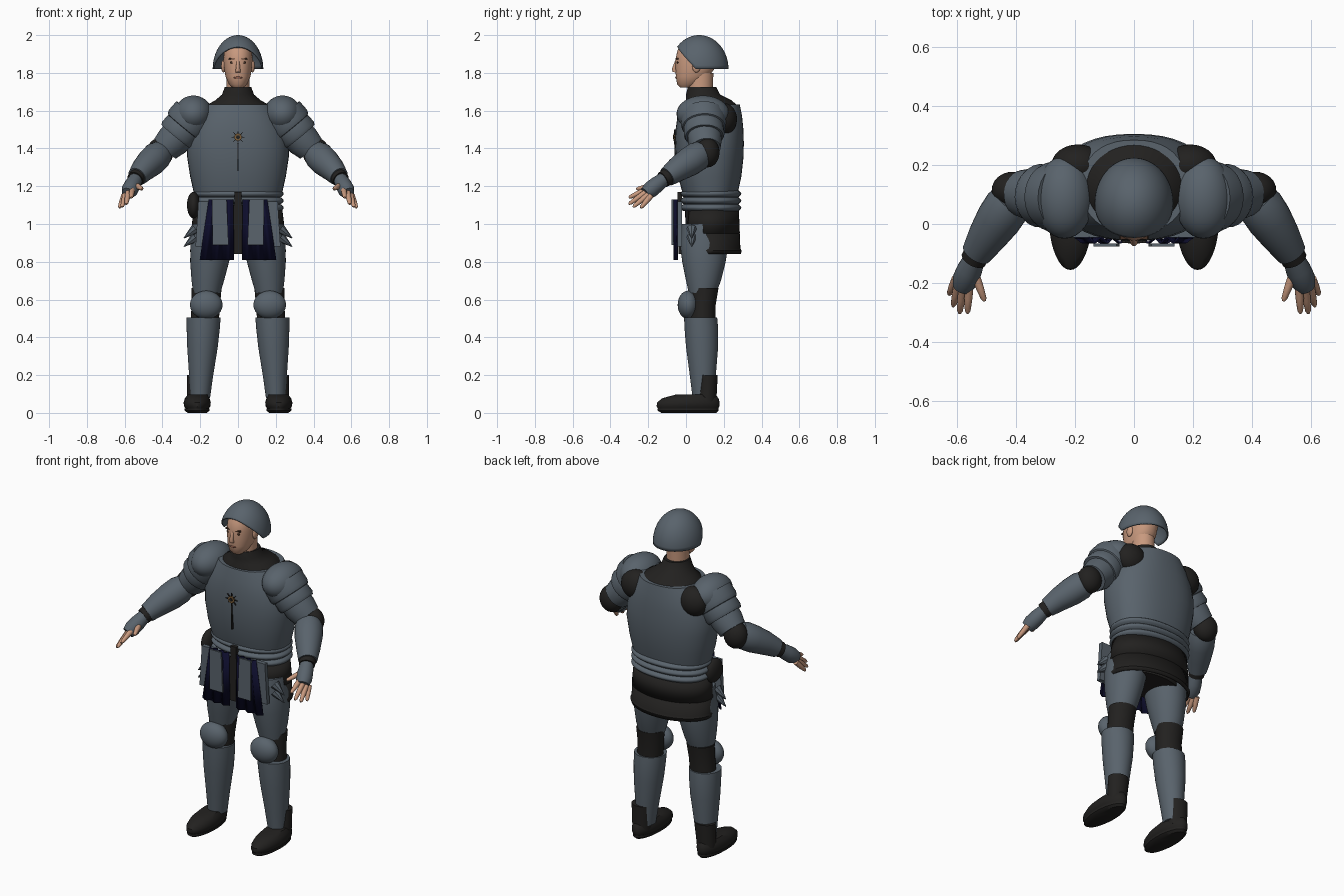
import bpy, bmesh, math
from mathutils import Vector, Matrix

old = bpy.data.objects.get("Cube")
if old:
    bpy.data.objects.remove(old, do_unlink=True)


def material(name, rgb):
    m = bpy.data.materials.new(name)
    m.use_nodes = True
    m.diffuse_color = (*rgb, 1)
    m.node_tree.nodes["Principled BSDF"].inputs["Base Color"].default_value = (*rgb, 1)
    return m


STEEL = material("blue_grey_steel", (0.1, 0.125, 0.15))
BLACK = material("black_leather", (0.016, 0.015, 0.014))
NAVY = material("navy_cloth", (0.004, 0.004, 0.025))
SKIN = material("skin", (0.58, 0.32, 0.21))
LIPS = material("lips", (0.3, 0.12, 0.08))
BROWN = material("dark_brown", (0.06, 0.03, 0.018))
BRONZE = material("bronze", (0.2, 0.11, 0.04))
parts = []


def finish(name, bm, mat, mirror=False, thick=0):
    bmesh.ops.recalc_face_normals(bm, faces=bm.faces)
    me = bpy.data.meshes.new(name)
    bm.to_mesh(me)
    bm.free()
    me.materials.append(mat)
    ob = bpy.data.objects.new(name, me)
    bpy.context.collection.objects.link(ob)
    if thick:
        ob.modifiers.new("thickness", "SOLIDIFY").thickness = thick
    if mirror:
        ob.modifiers.new("mirror", "MIRROR").use_mirror_merge = False
    parts.append(ob)
    return ob


def skin_rows(bm, rows, closed=True, caps=True):
    """Bridge rows of points with quads."""
    rows = [[bm.verts.new(p) for p in row] for row in rows]
    n = len(rows[0])
    for a, b in zip(rows, rows[1:]):
        for i in range(n if closed else n - 1):
            j = (i + 1) % n
            bm.faces.new((a[i], a[j], b[j], b[i]))
    if closed and caps:
        bm.faces.new(rows[0])
        bm.faces.new(rows[-1])


def loft(name, rings, mat, power=2, start=0, mirror=False, thick=0, n=40):
    """Rings are (z, centre x, front y, back y, half width); start opens the front."""
    closed = start == 0
    rows = []
    for z, cx, y0, y1, hw in rings:
        row = []
        for i in range(n if closed else n + 1):
            a = start + (2 * math.pi - 2 * start) * i / n
            s, c = math.sin(a), math.cos(a)
            s = math.copysign(abs(s) ** (2 / power), s)
            c = math.copysign(abs(c) ** (2 / power), c)
            row.append((cx + hw * s, (y0 + y1) / 2 - (y1 - y0) / 2 * c, z))
        rows.append(row)
    bm = bmesh.new()
    skin_rows(bm, rows, closed)
    return finish(name, bm, mat, mirror, thick)


def tube(name, pts, mat, mirror=True, n=24):
    """Round limb through (x, y, z, radius) points."""
    p = [Vector(q[:3]) for q in pts]
    axis = (p[-1] - p[0]).normalized()
    u = axis.cross(Vector((0, 1, 0.1))).normalized()
    v = axis.cross(u)
    turns = [2 * math.pi * i / n for i in range(n)]
    bm = bmesh.new()
    skin_rows(bm, [[c + (u * math.cos(a) + v * math.sin(a)) * q[3] for a in turns]
                   for c, q in zip(p, pts)])
    return finish(name, bm, mat, mirror)


def ball(name, centre, radii, mat, mirror=True):
    bm = bmesh.new()
    bmesh.ops.create_uvsphere(bm, u_segments=32, v_segments=20, radius=1,
                              matrix=Matrix.Translation(centre) @ Matrix.Diagonal((*radii, 1)))
    return finish(name, bm, mat, mirror)


def plate(name, outline, y0, y1, mat, mirror=False):
    """Flat plate from an x, z outline between two depths."""
    bm = bmesh.new()
    skin_rows(bm, [[(x, y, z) for x, z in outline] for y in (y0, y1)])
    return finish(name, bm, mat, mirror)


# Head and face
loft("head", [(1.722, 0, -.03, .03, .028), (1.74, 0, -.047, .07, .048), (1.78, 0, -.054, .12, .066),
              (1.82, 0, -.055, .15, .073), (1.87, 0, -.056, .165, .077), (1.92, 0, -.045, .165, .074),
              (1.955, 0, -.02, .14, .06)], SKIN, 2.2)
loft("neck", [(1.66, 0, .01, .14, .062), (1.8, 0, .01, .145, .06)], SKIN)
tube("nose", [(0, -.05, 1.865, .007), (0, -.063, 1.82, .012), (0, -.058, 1.803, .013)], SKIN, False)
ball("ears", (.077, .055, 1.835), (.012, .022, .033), SKIN)
ball("eyes", (.031, -.044, 1.855), (.013, .006, .006), BROWN)
plate("eyebrows", [(.013, 1.869), (.05, 1.872), (.046, 1.879), (.015, 1.875)], -.053, -.04, BROWN, True)
ball("mouth", (0, -.05, 1.775), (.023, .007, .006), LIPS, False)

# Helmet: dome whose rim rises in an arch over the face
bm = bmesh.new()
rows = []
for k in range(15):
    row = []
    for i in range(48):
        a = 2 * math.pi * i / 48
        from_front = min(a, 2 * math.pi - a) / 1.45
        lift = .118 * (1 - min(from_front, 1) ** 2.2)
        low = math.asin(lift / .18)
        t = math.pi / 2 - .02 - (math.pi / 2 - .02 - low) * k / 14
        row.append((.134 * math.cos(t) * math.sin(a), .07 - .155 * math.cos(t) * math.cos(a),
                    1.82 + .18 * math.sin(t)))
    rows.append(row)
skin_rows(bm, rows, caps=False)
bm.faces.new([v for v in bm.verts][:48])
finish("helmet", bm, STEEL, thick=.008)

# Torso: collar, yoke, cuirass and waist bands
loft("collar_yoke", [(1.55, 0, -.02, .275, .2), (1.63, 0, -.018, .27, .165), (1.655, 0, 0, .24, .12),
                     (1.685, 0, .0, .18, .085), (1.725, 0, .01, .16, .07)], BLACK)
loft("cuirass", [(1.17, 0, -.02, .275, .235), (1.25, 0, -.042, .293, .253), (1.36, 0, -.055, .305, .27),
                 (1.43, 0, -.057, .306, .268), (1.5, 0, -.055, .304, .252), (1.57, 0, -.045, .297, .222),
                 (1.632, 0, -.03, .285, .178)], STEEL, 2.3)
ball("armpit_lining", (.19, .2, 1.555), (.09, .07, .085), BLACK)
bands = []
for k in range(3):
    for s in range(7):
        bulge = .016 * math.sin(math.pi * s / 6)
        bands.append((1.068 + .037 * (k + s / 6.1), 0, -.014 - bulge, .277 + bulge, .226 + bulge))
loft("waist_bands", bands, STEEL, 2.2)

# Chest ornament
star = [((.04 if i % 2 == 0 else .01) * math.sin(i * math.pi / 8),
         1.46 + (.04 if i % 2 == 0 else .01) * math.cos(i * math.pi / 8)) for i in range(16)]
disc = [(.02 * math.sin(i * math.pi / 8), 1.46 + .02 * math.cos(i * math.pi / 8)) for i in range(16)]
plate("ornament_rays", star, -.064, -.056, BLACK)
plate("ornament_disc", disc, -.067, -.058, BRONZE)
plate("ornament_hub", [(x * .5, 1.46 + (z - 1.46) * .5) for x, z in disc], -.07, -.062, BLACK)
plate("ornament_stem", [(-.003, 1.28), (.003, 1.28), (.004, 1.43), (-.004, 1.43)], -.061, -.045, BLACK)

# Hips: lining, open-fronted skirt tiers, spikes and pouch
loft("hip_lining", [(.86, 0, .0, .24, .2), (1.08, 0, -.005, .265, .225)], BLACK)
loft("upper_skirt", [(.95, 0, -.035, .285, .25), (1.075, 0, -.02, .28, .235)], BLACK, start=.7, thick=.008)
loft("lower_skirt", [(.84, 0, -.035, .29, .25), (.86, 0, -.035, .295, .255), (.87, 0, -.035, .288, .25),
                     (.96, 0, -.03, .284, .246)], BLACK, start=1.2, thick=.008)
for z in (.9, .945):
    tube("hip_spikes", [(.225, .03, z + .03, .028), (.287, .03, z - .02, .002)], STEEL, n=8)
ball("pouch", (-.235, .07, 1.1), (.035, .07, .07), BLACK, False)

# Front hangings: pleated cloth tabs with plates over and beside them
bm = bmesh.new()
skin_rows(bm, [[(x0 + (x1 - x0) * i / 24, -.058 + .009 * math.cos(i * math.pi / 4), z) for i in range(25)]
               for z, x0, x1 in ((1.13, .025, .155), (.81, .02, .203))], closed=False)
finish("cloth_tabs", bm, NAVY, True, thick=.006)
plate("tab_plates", [(.05, .89), (.135, .89), (.138, 1.13), (.06, 1.13)], -.076, -.066, STEEL, True)
plate("side_tassets", [(.12, .88), (.225, .88), (.21, 1.12), (.12, 1.12)], -.045, -.02, STEEL, True)
plate("center_flap", [(-.035, .84), (.035, .84), (.03, 1.1), (-.03, 1.1)], -.04, -.02, BLACK)
plate("buckle", [(-.018, 1.1), (.018, 1.1), (.018, 1.17), (-.018, 1.17)], -.045, -.02, BLACK)

# Legs
loft("thigh_plates", [(.635, .165, .015, .16, .072), (.7, .16, .0, .185, .086), (.8, .15, -.02, .21, .103),
                      (.9, .14, -.033, .225, .112), (1.0, .125, -.02, .22, .112)], STEEL, mirror=True)
loft("knee_joints", [(.47, .178, .02, .155, .075), (.57, .17, .025, .157, .075),
                     (.66, .167, .03, .172, .08)], BLACK, mirror=True)
ball("knee_caps", (.168, .012, .572), (.086, .056, .075), STEEL)
loft("greaves", [(.08, .2, .035, .15, .052), (.2, .195, .02, .158, .064), (.35, .188, .0, .17, .081),
                 (.45, .184, -.008, .17, .088), (.505, .182, -.01, .165, .09)], STEEL, mirror=True)
loft("ankle_guards", [(.05, .215, .06, .16, .055), (.2, .21, .068, .168, .061)], BLACK, mirror=True)
loft("shoes", [(.018, .216, -.145, .168, .058), (.035, .216, -.156, .177, .07), (.055, .216, -.153, .178, .072),
               (.078, .216, -.125, .172, .065), (.098, .214, -.05, .155, .05)], BLACK, mirror=True)
loft("soles", [(0, .216, -.13, .16, .05), (.012, .216, -.15, .172, .066), (.024, .216, -.15, .172, .066)],
     BLACK, mirror=True)

# Arms
ball("pauldrons", (.236, .09, 1.583), (.1, .14, .097), STEEL)
tube("shoulder_lames", [(.235, .092, 1.575, .118), (.272, .093, 1.53, .12), (.285, .094, 1.513, .113),
                        (.287, .094, 1.511, .105), (.318, .096, 1.475, .108), (.328, .097, 1.462, .1)], STEEL)
tube("upper_arms", [(.3, .095, 1.49, .09), (.345, .1, 1.44, .09), (.385, .105, 1.4, .078)], STEEL)
ball("elbow_lining", (.413, .115, 1.378), (.07, .062, .078), BLACK)
tube("forearm_guards", [(.412, .085, 1.375, .068), (.43, .06, 1.358, .078), (.46, .015, 1.328, .077),
                        (.5, -.045, 1.29, .066), (.535, -.1, 1.25, .052)], STEEL)
tube("wrist_bands", [(.528, -.09, 1.255, .046), (.545, -.122, 1.235, .044)], BLACK)

# Hands: fingerless glove, spread fingers and thumb
tube("gloves", [(.54, -.115, 1.24, .036), (.558, -.155, 1.208, .043), (.573, -.19, 1.18, .044),
                (.583, -.215, 1.162, .034)], STEEL)
for name, knuckle, tip in (("thumb", (.54, -.17, 1.205), (.507, -.262, 1.185)),
                           ("index_finger", (.56, -.205, 1.185), (.565, -.303, 1.14)),
                           ("middle_finger", (.58, -.21, 1.17), (.592, -.303, 1.105)),
                           ("ring_finger", (.595, -.2, 1.155), (.614, -.28, 1.09)),
                           ("little_finger", (.603, -.185, 1.15), (.628, -.24, 1.085))):
    a, b = Vector(knuckle), Vector(tip)
    tube(name, [(*a.lerp(b, t), r) for t, r in ((0, .016), (.5, .014), (.9, .01), (1, .005))], SKIN, n=12)

# Smooth shading with sharp edges kept
bpy.ops.object.select_all(action="DESELECT")
for ob in parts:
    ob.select_set(True)
bpy.context.view_layer.objects.active = parts[0]
bpy.ops.object.shade_smooth_by_angle(angle=math.radians(40))
